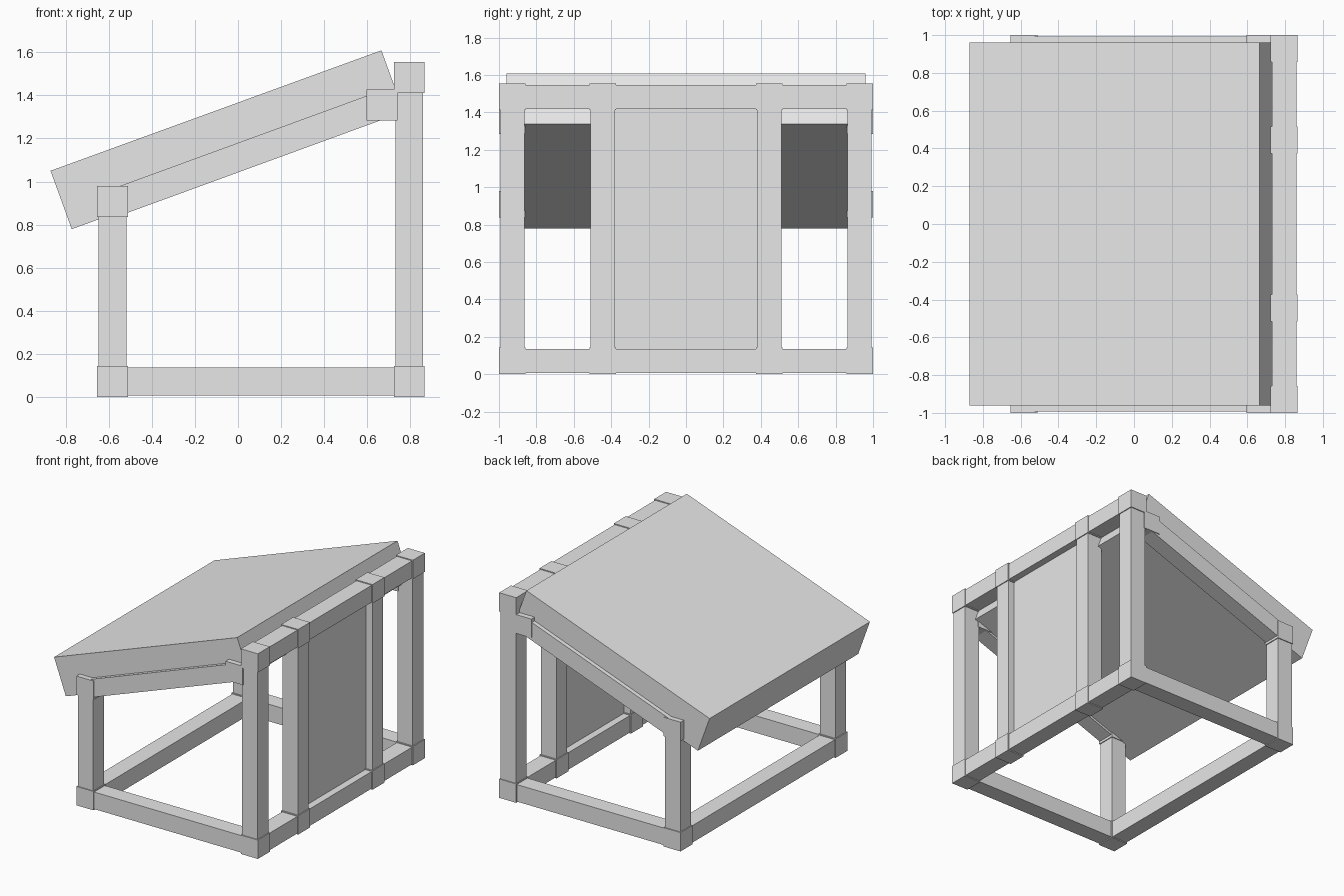
import bpy
import math

cube = bpy.data.objects.get("Cube")
if cube:
    bpy.data.objects.remove(cube, do_unlink=True)

grey = bpy.data.materials.new("plain_grey")
grey.use_nodes = True
grey.diffuse_color = (0.8, 0.8, 0.8, 1)
grey.node_tree.nodes["Principled BSDF"].inputs["Base Color"].default_value = (0.8, 0.8, 0.8, 1)


def box(name, center, size, tilt=0.0):
    """Box of a given size, tilted about the y axis."""
    bpy.ops.mesh.primitive_cube_add(size=1, location=center, rotation=(0, tilt, 0))
    ob = bpy.context.object
    ob.name = name
    ob.scale = size
    ob.data.materials.append(grey)
    return ob


JOINT = 0.143    # connector cube
BEAM = 0.129     # posts and rails
LOW = JOINT / 2
TALL = 1.483     # centre height of the tall side's top rail
XL, XR = -0.583, 0.795
YE, YM = 0.9285, 0.445


def joint(name, x, y, z):
    box(name, (x, y, z), (JOINT, JOINT, JOINT))


# Tall wall: posts with connectors at both ends
for y in (-YE, -YM, YM, YE):
    box("tall_post", (XR, y, (LOW + TALL) / 2), (BEAM, BEAM, TALL - LOW))
    joint("tall_post_foot", XR, y, LOW)
    joint("tall_post_cap", XR, y, TALL)

# Long rails
for name, x, z in (("tall_bottom_rail", XR, LOW), ("tall_top_rail", XR, TALL),
                   ("low_bottom_rail", XL, LOW)):
    box(name, (x, 0, z), (BEAM, 2 * YE, BEAM))

# Wall panel set between the middle posts
box("wall_panel", (XR, 0, (LOW + TALL) / 2), (0.02, 2 * YM - 0.1, TALL - LOW))

# End frames: low post, floor rail and sloping rafter
low_z, high_x, high_z = 0.908, 0.668, 1.355
rafter_z = low_z - 0.01
slope = math.atan2(high_z - rafter_z, high_x - XL)
for y in (-YE, YE):
    box("low_post", (XL, y, (LOW + low_z) / 2), (BEAM, BEAM, low_z - LOW))
    joint("low_post_foot", XL, y, LOW)
    joint("low_post_cap", XL, y, low_z)
    box("floor_rail", ((XL + XR) / 2, y, LOW), (XR - XL, BEAM, BEAM))
    joint("rafter_bracket", high_x, y, high_z)
    box("rafter", ((XL + high_x) / 2, y, (rafter_z + high_z) / 2),
        (math.hypot(high_x - XL, high_z - rafter_z), BEAM, BEAM), -slope)

# Thick sloping roof slab
box("roof", (-0.053, 0, 1.194), (1.634, 1.92, 0.288), -math.radians(20))
